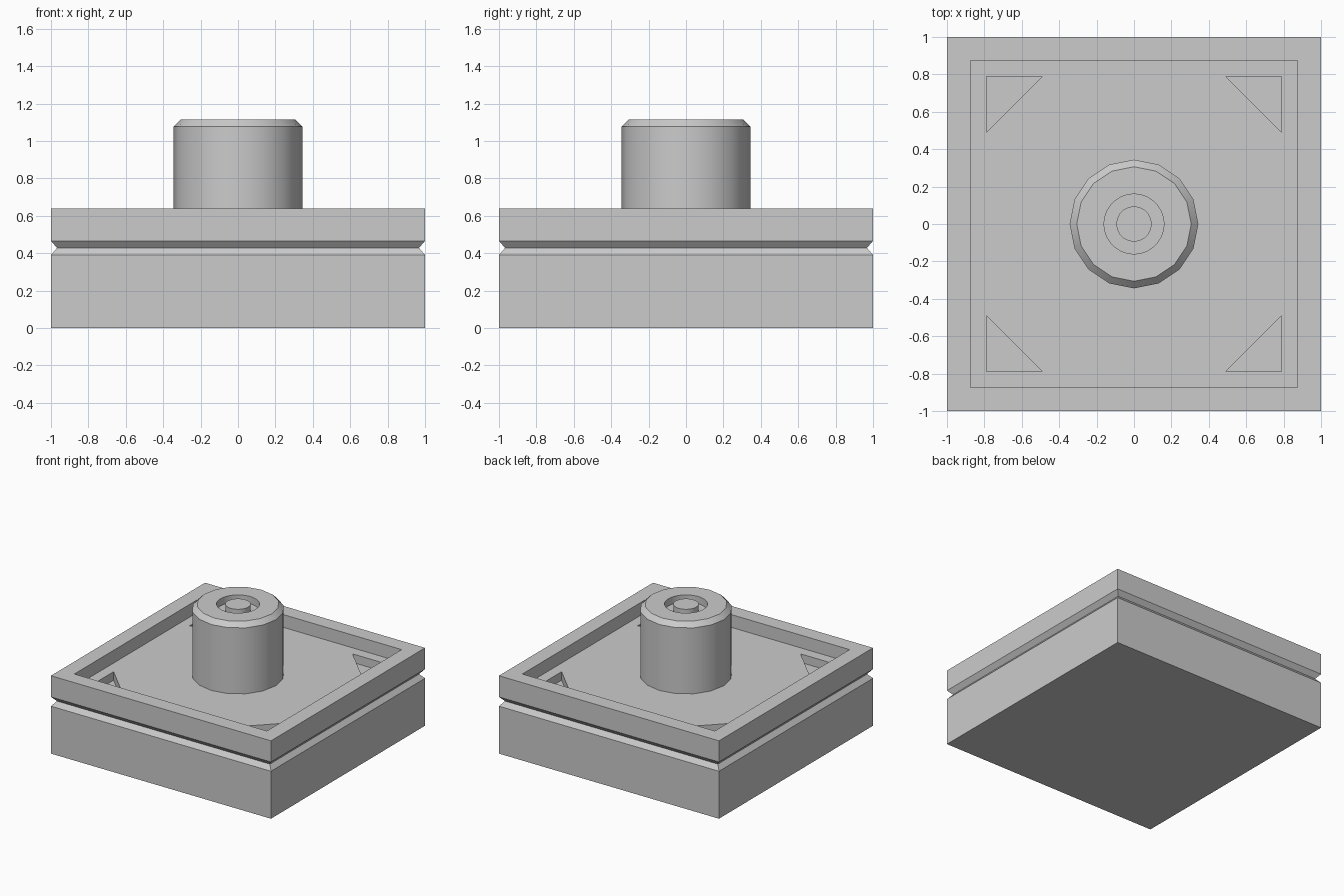
import bpy, bmesh, math

cube = bpy.data.objects.get("Cube")
if cube:
    bpy.data.objects.remove(cube, do_unlink=True)

grey = bpy.data.materials.new("light_grey")
grey.use_nodes = True
grey.diffuse_color = (0.6, 0.6, 0.6, 1)
grey.node_tree.nodes["Principled BSDF"].inputs["Base Color"].default_value = (0.6, 0.6, 0.6, 1)


def finish(name, bm):
    bmesh.ops.recalc_face_normals(bm, faces=bm.faces)
    mesh = bpy.data.meshes.new(name)
    bm.to_mesh(mesh)
    bm.free()
    mesh.materials.append(grey)
    obj = bpy.data.objects.new(name, mesh)
    bpy.context.collection.objects.link(obj)
    return obj


def turned(name, profile, sides, start=0.0):
    """Sweep (radius, z) points round the z axis and cap both ends."""
    bm = bmesh.new()
    rings = []
    for r, z in profile:
        angles = [start + math.tau * i / sides for i in range(sides)]
        rings.append([bm.verts.new((r * math.cos(a), r * math.sin(a), z)) for a in angles])
    for low, high in zip(rings, rings[1:]):
        for i in range(sides):
            j = (i + 1) % sides
            bm.faces.new((low[i], low[j], high[j], high[i]))
    bm.faces.new(rings[0])
    bm.faces.new(rings[-1])
    return finish(name, bm)


def prism(name, corners, bottom, top):
    bm = bmesh.new()
    base = bm.faces.new([bm.verts.new((x, y, bottom)) for x, y in corners])
    grown = bmesh.ops.extrude_face_region(bm, geom=[base])["geom"]
    verts = [v for v in grown if isinstance(v, bmesh.types.BMVert)]
    bmesh.ops.translate(bm, verts=verts, vec=(0, 0, top - bottom))
    return finish(name, bm)


def cut(obj, cutter):
    cutter.hide_render = True
    mod = obj.modifiers.new("cut", "BOOLEAN")
    mod.operation = "DIFFERENCE"
    mod.solver = "EXACT"
    mod.object = cutter
    bpy.context.view_layer.objects.active = obj
    bpy.ops.object.modifier_apply(modifier=mod.name)
    bpy.data.objects.remove(cutter, do_unlink=True)


def smooth(obj):
    bpy.ops.object.select_all(action="DESELECT")
    obj.select_set(True)
    bpy.context.view_layer.objects.active = obj
    bpy.ops.object.shade_smooth_by_angle(angle=math.radians(30))


FLOOR, TOP = 0.535, 1.115

# Square tray: V groove round the sides, raised rim, sunken floor
outline = [(1, 0), (1, 0.39), (0.968, 0.428), (1, 0.466), (1, 0.64),
           (0.875, 0.64), (0.875, FLOOR)]
tray = turned("square_tray", [(h * math.sqrt(2), z) for h, z in outline], 4, math.pi / 4)

# Triangular pockets in the four corners of the floor
for sx in (-1, 1):
    for sy in (-1, 1):
        corners = [(0.788 * sx, 0.788 * sy), (0.49 * sx, 0.788 * sy), (0.788 * sx, 0.49 * sy)]
        cut(tray, prism("pocket_cutter", corners, FLOOR - 0.07, FLOOR + 0.05))

# Central post with a chamfered top and a round recess
post = turned("centre_post", [(0.344, FLOOR - 0.03), (0.344, 1.077), (0.306, TOP)], 16)
cut(post, turned("recess_cutter", [(0.16, TOP - 0.06), (0.16, TOP + 0.1)], 48))
smooth(post)

# Small pin standing in the recess
pin = turned("recess_pin", [(0.094, TOP - 0.08), (0.094, TOP)], 48)
smooth(pin)
